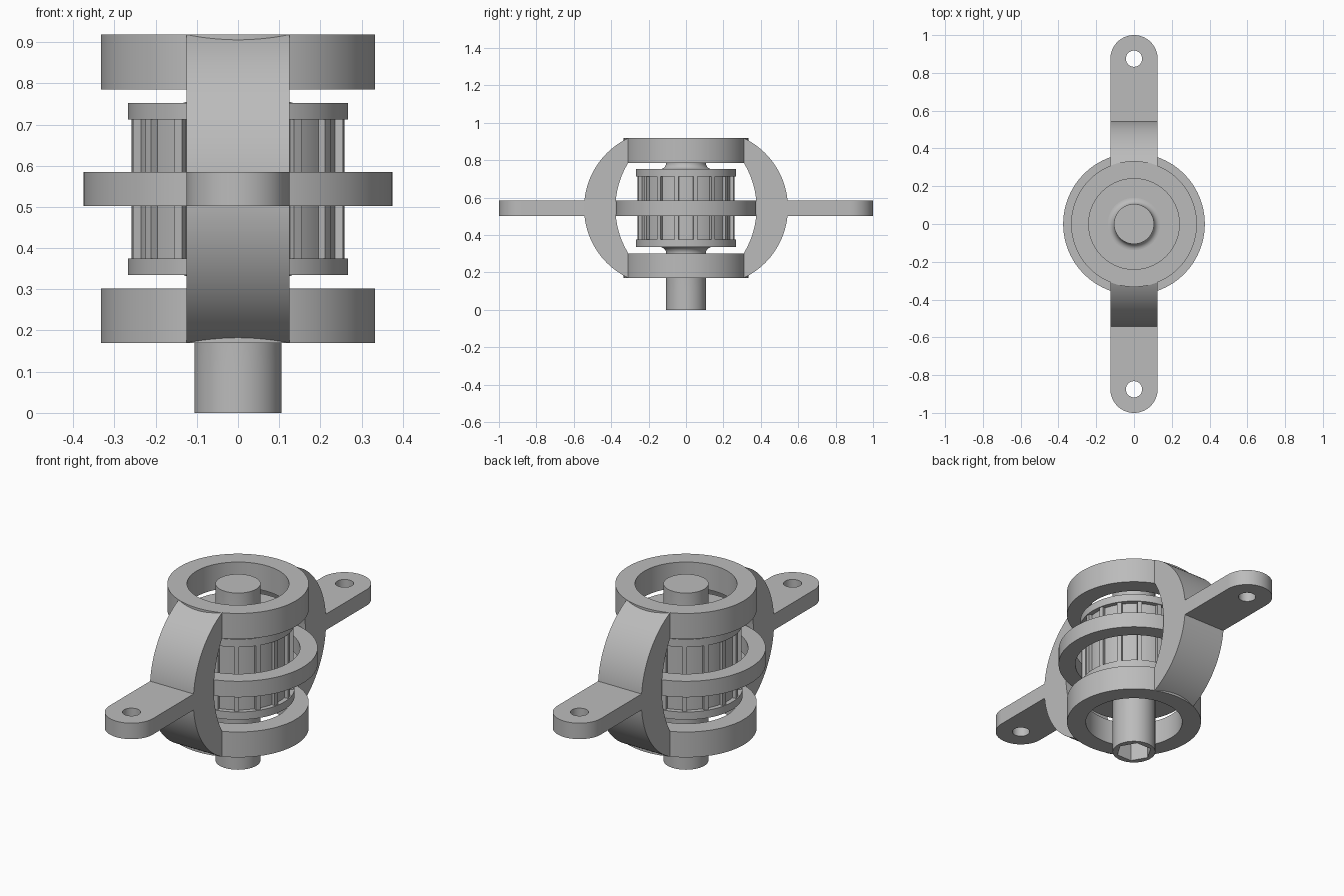
import bpy, bmesh
from math import sin, cos, pi, radians, sqrt, atan2
from mathutils import Vector

old = bpy.data.objects.get("Cube")
if old:
    bpy.data.objects.remove(old, do_unlink=True)

# Single plain grey metal
metal = bpy.data.materials.new("grey metal")
metal.use_nodes = True
GREY = (0.5, 0.5, 0.5, 1)
metal.diffuse_color = GREY
bsdf = metal.node_tree.nodes["Principled BSDF"]
bsdf.inputs["Base Color"].default_value = GREY
bsdf.inputs["Roughness"].default_value = 0.6

MID = 0.544          # height of the mirror plane of the frame
TOP = 0.918
HALF_W = 0.125       # half width of arches and arms


def finish(bm, name):
    bmesh.ops.recalc_face_normals(bm, faces=bm.faces)
    mesh = bpy.data.meshes.new(name)
    bm.to_mesh(mesh)
    bm.free()
    mesh.materials.append(metal)
    ob = bpy.data.objects.new(name, mesh)
    bpy.context.collection.objects.link(ob)
    bpy.ops.object.select_all(action='DESELECT')
    ob.select_set(True)
    bpy.context.view_layer.objects.active = ob
    bpy.ops.object.shade_smooth_by_angle(angle=radians(30))
    return ob


def arc(cx, cy, r, a0, a1, n):
    """Points along an arc, both ends included."""
    return [(cx + r * cos(a0 + (a1 - a0) * i / n),
             cy + r * sin(a0 + (a1 - a0) * i / n)) for i in range(n + 1)]


def circle(r, n=96, cx=0, cy=0):
    return arc(cx, cy, r, 0, 2 * pi, n)[:-1]


def prism(name, loops, lo, hi, along_x=False):
    """Extrude outlines (outer loop, then holes) along z, or along x."""
    bm = bmesh.new()
    edges = []
    for loop in loops:
        vs = [bm.verts.new((lo, a, b) if along_x else (a, b, lo)) for a, b in loop]
        edges += [bm.edges.new((vs[i - 1], vs[i])) for i in range(len(vs))]
    bmesh.ops.triangle_fill(bm, edges=edges, use_beauty=True)
    ext = bmesh.ops.extrude_face_region(bm, geom=list(bm.faces), use_keep_orig=True)
    move = Vector((hi - lo, 0, 0)) if along_x else Vector((0, 0, hi - lo))
    bmesh.ops.translate(bm, vec=move,
                        verts=[g for g in ext["geom"] if isinstance(g, bmesh.types.BMVert)])
    return finish(bm, name)


def lathe(name, profile, n=96):
    """Turn a (radius, z) profile about z and cap both ends."""
    bm = bmesh.new()
    rings = [[bm.verts.new((x, y, z)) for x, y in circle(r, n)] for r, z in profile]
    for a, b in zip(rings, rings[1:]):
        for i in range(n):
            bm.faces.new((a[i - 1], a[i], b[i], b[i - 1]))
    bm.faces.new(rings[0])
    bm.faces.new(rings[-1])
    return finish(bm, name)


# Frame rings
prism("top_ring", [circle(0.333), circle(0.24)], 0.785, TOP)
prism("bottom_ring", [circle(0.333), circle(0.24)], 0.17, 0.302)
prism("middle_ring", [circle(0.375), circle(0.292)], 0.502, 0.585)


def bulge(y_end, y_mid, rise, n=40):
    """Arc through (y_end, MID +/- rise) that peaks at y_mid."""
    cy = (y_end + y_mid - rise * rise / (y_mid - y_end)) / 2
    a = atan2(rise, y_end - cy)
    return arc(cy, MID, y_mid - cy, -a, a, n)


# Curved arches and mounting arms, front and back
arch = bulge(0.309, 0.545, TOP - MID) + bulge(0.309, 0.377, 0.241)[::-1]
arm = arc(0, 0.875, HALF_W, 0, pi, 40) + [(-HALF_W, 0.45), (HALF_W, 0.45)]
bolt_hole = circle(0.043, 40, 0, 0.875)
for side, s in (("front", -1), ("back", 1)):
    prism(side + "_arch", [[(s * y, z) for y, z in arch]], -HALF_W, HALF_W, along_x=True)
    prism(side + "_arm", [[(x, s * y) for x, y in lp] for lp in (arm, bolt_hole)],
          0.502, 0.585)

# Slotted rotor core: narrow ribs between shallow pockets
RIBS = 16
pitch = 2 * pi / RIBS
half_rib = radians(2.5)
core = []
for k in range(RIBS):
    a = (k + 0.5) * pitch
    core += arc(0, 0, 0.262, a - half_rib, a + half_rib, 2)
    core += arc(0, 0, 0.243, a + half_rib, a + pitch - half_rib, 6)
prism("rotor_core", [core], 0.36, 0.73)
prism("rotor_lower_cap", [circle(0.267)], 0.335, 0.375)
prism("rotor_upper_cap", [circle(0.267)], 0.712, 0.752)

# Shaft with fillets at the rotor and a hex socket in its foot
R, F = 0.106, 0.033
lower = [(R + F - F * cos(t), 0.335 - F + F * sin(t))
         for t in [i * pi / 16 for i in range(9)]]
upper = [(r, 0.335 + 0.752 - z) for r, z in reversed(lower)]
lathe("shaft", [(R, 0.1)] + lower + upper + [(R, TOP)])
prism("shaft_socket", [circle(R), circle(0.088, 6)], 0, 0.1)
